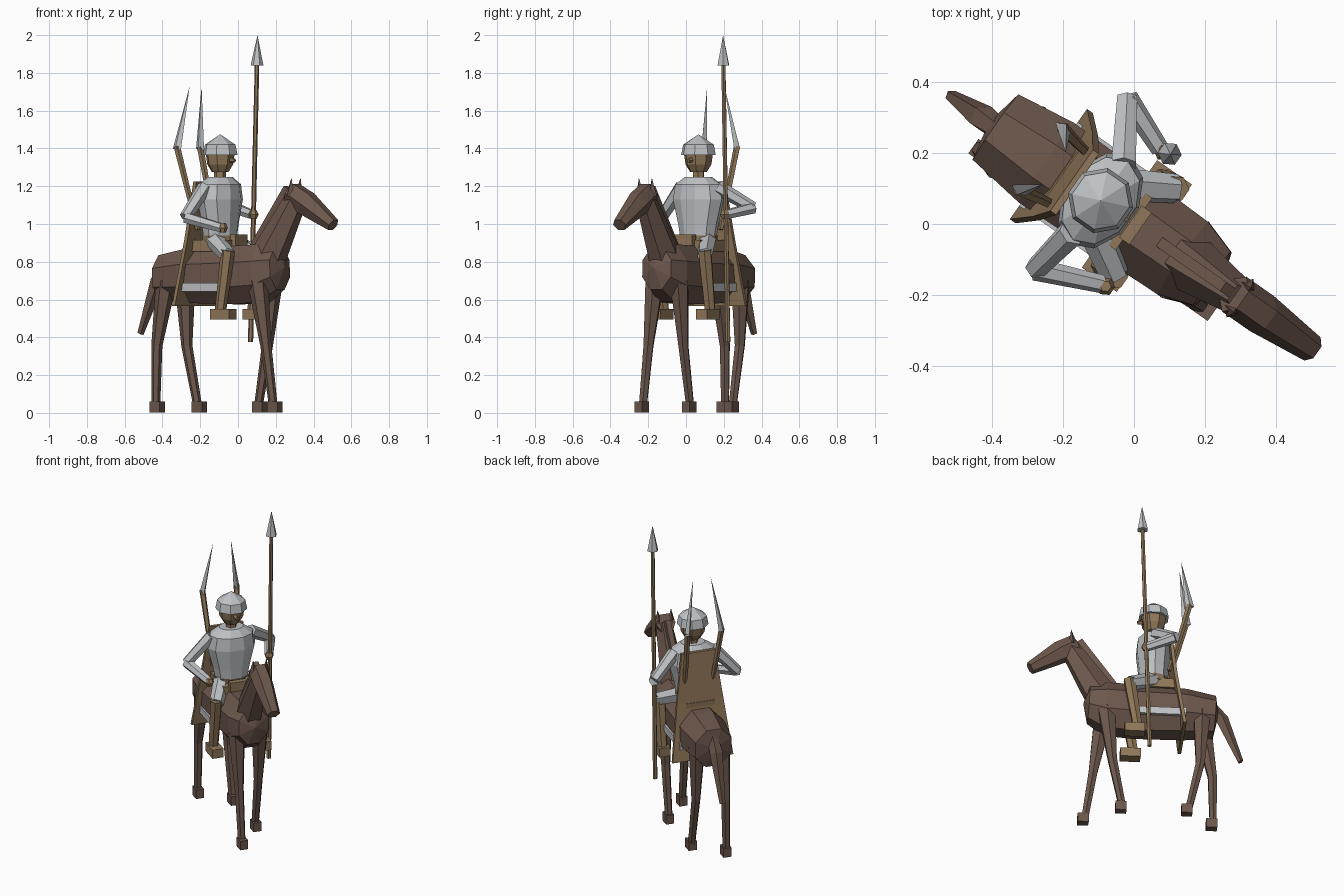
import bpy, bmesh, math
from mathutils import Vector, Matrix

if "Cube" in bpy.data.objects:
    bpy.data.objects.remove(bpy.data.objects["Cube"])

# Built facing +x (x forward, y left), then turned to the heading of the horse
TURN = Matrix.Rotation(math.radians(-35), 4, 'Z')


def material(name, rgb):
    m = bpy.data.materials.new(name)
    m.diffuse_color = (*rgb, 1)
    m.use_nodes = True
    m.node_tree.nodes["Principled BSDF"].inputs["Base Color"].default_value = m.diffuse_color
    return m


BROWN = material("horse brown", (0.150, 0.095, 0.072))
TAN = material("leather tan", (0.280, 0.185, 0.100))
STEEL = material("steel grey", (0.52, 0.54, 0.56))


def finish(name, bm, mat):
    bmesh.ops.recalc_face_normals(bm, faces=bm.faces)
    bm.transform(TURN)
    me = bpy.data.meshes.new(name)
    bm.to_mesh(me)
    bm.free()
    me.materials.append(mat)
    ob = bpy.data.objects.new(name, me)
    bpy.context.collection.objects.link(ob)
    return ob


def tube(name, pts, mat, sides=6, phase=0.0):
    """Loft rings along points (x, y, z, side radius[, other radius])."""
    bm = bmesh.new()
    d = (Vector(pts[-1][:3]) - Vector(pts[0][:3])).normalized()
    ref = Vector((0, 1, 0)) if abs(d.y) < 0.7 else Vector((0, 0, 1))
    u = (ref - d * ref.dot(d)).normalized()
    v = d.cross(u)
    rings = []
    for p in pts:
        c, ru, rv = Vector(p[:3]), p[3], p[-1]
        if ru == 0:
            rings.append([bm.verts.new(c)])
            continue
        angles = [phase + 2 * math.pi * i / sides for i in range(sides)]
        rings.append([bm.verts.new(c + u * ru * math.cos(a) + v * rv * math.sin(a)) for a in angles])
    for a, b in zip(rings, rings[1:]):
        for i in range(sides):
            j = (i + 1) % sides
            if len(a) == 1:
                bm.faces.new((a[0], b[i], b[j]))
            elif len(b) == 1:
                bm.faces.new((a[i], a[j], b[0]))
            else:
                bm.faces.new((a[i], a[j], b[j], b[i]))
    for r in (rings[0], rings[-1]):
        if len(r) > 1:
            bm.faces.new(r)
    return finish(name, bm, mat)


def box(name, center, size, mat, tilt=0.0):
    bm = bmesh.new()
    m = Matrix.Translation(center) @ Matrix.Rotation(tilt, 4, 'Y') @ Matrix.Diagonal((*size, 1))
    bmesh.ops.create_cube(bm, size=1, matrix=m)
    return finish(name, bm, mat)


SIDES = (("left", 1), ("right", -1))
P8 = math.pi / 8
P4 = math.pi / 4

# Horse body, neck, mane, head, tail
tube("horse_body", [(-0.50, 0, 0.73, 0), (-0.475, 0, 0.715, 0.122, 0.13), (-0.30, 0, 0.725, 0.148, 0.155),
                    (0.0, 0, 0.73, 0.14, 0.168), (0.17, 0, 0.74, 0.135, 0.165),
                    (0.27, 0, 0.765, 0.10, 0.12), (0.30, 0, 0.77, 0)], BROWN, 8, P8)
tube("horse_neck", [(0.18, 0, 0.80, 0.085, 0.105), (0.385, 0, 1.15, 0.05, 0.062)], BROWN, 6)
tube("horse_mane", [(0.10, 0, 0.87, 0.022, 0.03), (0.325, 0, 1.19, 0.022, 0.03)], BROWN, 4, P4)
tube("horse_head", [(0.345, 0, 1.165, 0.06, 0.065), (0.44, 0, 1.11, 0.06, 0.07),
                    (0.615, 0, 0.995, 0.04, 0.037)], BROWN, 6)
tube("horse_tail", [(-0.45, 0, 0.80, 0.03), (-0.52, 0, 0.70, 0.04), (-0.63, 0, 0.42, 0.018)], BROWN, 5)
for side, k in SIDES:
    tube(f"horse_ear_{side}", [(0.365, 0.04 * k, 1.15, 0.026), (0.375, 0.042 * k, 1.245, 0)], BROWN, 4)

# Horse legs in a walking pose: top, knee and hoof position along the body
for name, k, top, knee, foot in (("front_left", 1, 0.17, 0.135, 0.075), ("front_right", -1, 0.18, 0.235, 0.285),
                                 ("rear_left", 1, -0.395, -0.385, -0.315), ("rear_right", -1, -0.41, -0.47, -0.475)):
    tube(f"horse_leg_{name}", [(top, 0.075 * k, 0.70, 0.052, 0.058), (knee, 0.078 * k, 0.355, 0.028, 0.03),
                               (foot, 0.08 * k, 0.03, 0.023)], BROWN, 6)
    box(f"hoof_{name}", (foot + 0.01, 0.08 * k, 0.03), (0.065, 0.05, 0.058), BROWN)

# Saddle, and steel side plates on the flanks
box("saddle", (-0.125, 0, 0.885), (0.25, 0.18, 0.06), TAN)
box("saddle_pommel", (0.005, 0, 0.91), (0.035, 0.11, 0.07), TAN)
for side, k in SIDES:
    box(f"flank_plate_{side}", (-0.15, 0.134 * k, 0.665), (0.29, 0.02, 0.045), STEEL)

# Rider torso, belt, neck, head, nose, helmet
R = -0.115
tube("rider_torso", [(R, 0, 0.92, 0.10, 0.085), (R, 0, 1.0, 0.115, 0.092), (R, 0, 1.13, 0.15, 0.105),
                     (R, 0, 1.21, 0.135, 0.098), (R, 0, 1.25, 0.075, 0.06)], STEEL, 10)
tube("rider_belt", [(R, 0, 0.905, 0.105, 0.09), (R, 0, 0.94, 0.108, 0.093)], TAN, 10)
tube("rider_neck", [(R, 0, 1.23, 0.032), (R, 0, 1.30, 0.032)], TAN, 6)
tube("rider_head", [(R, 0, 1.275, 0.045), (R, 0, 1.315, 0.07), (R, 0, 1.37, 0.078),
                    (R, 0, 1.42, 0.06)], TAN, 8, P8)
tube("rider_nose", [(R + 0.06, 0, 1.34, 0.016), (R + 0.095, 0, 1.335, 0.010)], TAN, 5)
tube("helmet", [(R, 0, 1.365, 0.094), (R, 0, 1.42, 0.083), (R, 0, 1.475, 0)], STEEL, 8, P8)

# Arms: shoulder, elbow, hand
ARMS = {"left": ((-0.12, 0.12, 1.195), (-0.22, 0.28, 1.085), (-0.06, 0.215, 1.05)),
        "right": ((-0.13, -0.12, 1.195), (-0.155, -0.265, 1.035), (0.025, -0.19, 0.98))}
for side, (a, b, c) in ARMS.items():
    tube(f"upper_arm_{side}", [(*a, 0.04), (*b, 0.032)], STEEL, 6)
    tube(f"forearm_{side}", [(*b, 0.032), (*c, 0.026)], STEEL, 6)
    x, y, z = c
    tube(f"hand_{side}", [(x + 0.01, y, z - 0.024, 0.016), (x + 0.01, y, z, 0.027),
                          (x + 0.01, y, z + 0.024, 0.016)], TAN, 6)

# Rider legs and boots
for side, k in SIDES:
    tube(f"thigh_{side}", [(-0.11, 0.06 * k, 0.915, 0.05), (0.04, 0.15 * k, 0.835, 0.042)], STEEL, 6)
    tube(f"shin_{side}", [(0.04, 0.15 * k, 0.86, 0.038), (-0.01, 0.15 * k, 0.53, 0.03)], TAN, 6)
    box(f"boot_{side}", (0.01, 0.15 * k, 0.523), (0.12, 0.07, 0.056), TAN)

# Cape: flat strip flaring towards the hem
bm = bmesh.new()
rows = [[bm.verts.new((x + dx, w * k, z)) for dx, k in ((-0.01, -1), (0.01, -1), (0.01, 1), (-0.01, 1))]
        for x, w, z in ((-0.205, 0.105, 1.225), (-0.235, 0.145, 0.92), (-0.285, 0.19, 0.565))]
for a, b in zip(rows, rows[1:]):
    for i in range(4):
        j = (i + 1) % 4
        bm.faces.new((a[i], a[j], b[j], b[i]))
bm.faces.new(rows[0])
bm.faces.new(rows[-1])
finish("cape", bm, TAN)

# Back wings: wooden pole with a steel-coloured feather tip
for side, k in SIDES:
    tube(f"wing_pole_{side}", [(-0.20, 0.085 * k, 0.97, 0.013), (-0.265, 0.095 * k, 1.20, 0.016),
                               (-0.32, 0.107 * k, 1.41, 0.018)], TAN, 5)
    tube(f"wing_tip_{side}", [(-0.32, 0.107 * k, 1.395, 0.018, 0.026), (-0.274, 0.055 * k, 1.73, 0)], STEEL, 4)

# Lance held in the left hand
tube("lance_shaft", [(-0.073, 0.22, 0.375, 0.014), (-0.031, 0.22, 1.85, 0.012)], TAN, 6)
tube("lance_head", [(-0.031, 0.22, 1.84, 0.034), (-0.028, 0.22, 2.0, 0)], STEEL, 6)
